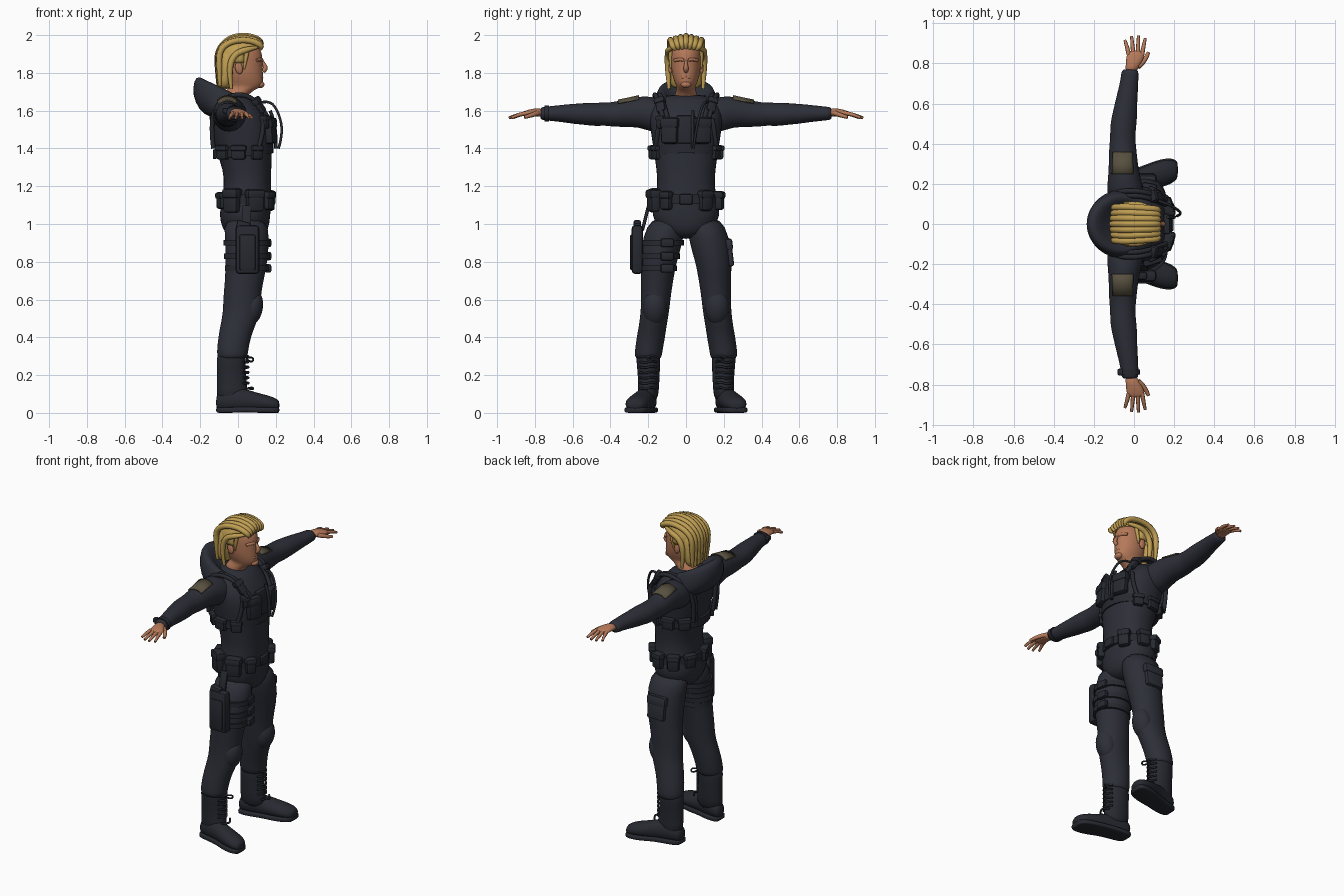
import bpy, bmesh, math
from mathutils import Matrix, Vector, Euler


def material(name, rgb):
    m = bpy.data.materials.new(name)
    m.diffuse_color = (*rgb, 1)
    return m


NAVY = material("navy_cloth", (0.026, 0.028, 0.039))
GEAR = material("dark_gear", (0.020, 0.022, 0.030))
SKIN = material("skin", (0.46, 0.19, 0.10))
HAIR = material("blond_hair", (0.52, 0.34, 0.085))
OLIVE = material("olive_patch", (0.095, 0.080, 0.050))


def finish(name, bm, mat, subdiv=0, sharp=40):
    bmesh.ops.recalc_face_normals(bm, faces=bm.faces[:])
    me = bpy.data.meshes.new(name)
    bm.to_mesh(me)
    bm.free()
    me.materials.append(mat)
    me.polygons.foreach_set("use_smooth", [True] * len(me.polygons))
    if not subdiv:
        me.set_sharp_from_angle(angle=math.radians(sharp))
    ob = bpy.data.objects.new(name, me)
    bpy.context.collection.objects.link(ob)
    if subdiv:
        ob.modifiers.new("smooth", 'SUBSURF').levels = subdiv
        ob.modifiers["smooth"].render_levels = subdiv
    return ob


def loft(name, rings, mat, axis='z', side=1, p=2.0, n=20, arc=None, subdiv=1):
    """Skin elliptical rings (t, a, b, ra, rb, tilt) placed along one axis."""
    bm = bmesh.new()
    rows = []
    for r in rings:
        t, a, b, ra, rb = r[:5]
        tilt = r[5] if len(r) > 5 else 0
        row = []
        for i in range(n):
            th = 2 * math.pi * i / n if not arc else arc[0] + (arc[1] - arc[0]) * i / (n - 1)
            c, s = math.cos(th), math.sin(th)
            u = a + ra * math.copysign(abs(c) ** (2 / p), c)
            v = b + rb * math.copysign(abs(s) ** (2 / p), s)
            w = t - tilt * c
            x, y, z = {'z': (u, v, w), 'y': (u, w, v), 'x': (w, u, v)}[axis]
            row.append(bm.verts.new((x, y * side, z)))
        rows.append(row)
    for r0, r1 in zip(rows, rows[1:]):
        for i in range(n - 1 if arc else n):
            j = (i + 1) % n
            bm.faces.new((r0[i], r0[j], r1[j], r1[i]))
    if not arc:
        bm.faces.new(rows[0])
        bm.faces.new(rows[-1])
    return finish(name, bm, mat, subdiv)


def box(name, loc, size, mat=GEAR, rot=(0, 0, 0), bevel=0.01, flap=False):
    """Rounded box, optionally with a closing flap over its upper part."""
    bm = bmesh.new()
    parts = [(Vector((0, 0, 0)), size)]
    if flap:
        parts.append((Vector((0, 0, size[2] * .28)), (size[0] + .012, size[1] + .01, size[2] * .4)))
    for off, sz in parts:
        part = bmesh.new()
        bmesh.ops.create_cube(part, size=1, matrix=Matrix.Diagonal((*sz, 1)))
        bmesh.ops.bevel(part, geom=part.edges[:], offset=min(bevel, min(sz) * .4), segments=2,
                        affect='EDGES', profile=0.5)
        part.transform(Matrix.Translation(loc) @ Euler(rot).to_matrix().to_4x4() @ Matrix.Translation(off))
        tmp = bpy.data.meshes.new("tmp")
        part.to_mesh(tmp)
        part.free()
        bm.from_mesh(tmp)
        bpy.data.meshes.remove(tmp)
    return finish(name, bm, mat)


def ball(name, loc, size, mat, rot=(0, 0, 0)):
    bm = bmesh.new()
    bmesh.ops.create_uvsphere(bm, u_segments=20, v_segments=12, radius=1)
    bm.transform(Matrix.LocRotScale(Vector(loc), Euler(rot), Vector(size)))
    return finish(name, bm, mat, sharp=180)


def tube(name, pts, radius, mat, side=1, taper=None):
    """Round tube through points, made as a bevelled curve turned to mesh."""
    cu = bpy.data.curves.new(name, 'CURVE')
    cu.dimensions, cu.bevel_depth, cu.bevel_resolution = '3D', radius, 2
    cu.use_fill_caps, cu.resolution_u = True, 4
    sp = cu.splines.new('NURBS')
    sp.points.add(len(pts) - 1)
    for i, (pt, q) in enumerate(zip(sp.points, pts)):
        pt.co = (q[0], q[1] * side, q[2], 1)
        pt.radius = taper[i] if taper else 1
    sp.use_endpoint_u, sp.order_u = True, 3
    src = bpy.data.objects.new("tmp", cu)
    bpy.context.collection.objects.link(src)
    bpy.context.view_layer.update()
    me = bpy.data.meshes.new_from_object(src.evaluated_get(bpy.context.evaluated_depsgraph_get()))
    bm = bmesh.new()
    bm.from_mesh(me)
    bpy.data.objects.remove(src)
    bpy.data.meshes.remove(me)
    return finish(name, bm, mat, sharp=60)


def band(name, z, h, cx, cy, rx, ry, mat=GEAR, tilt=0):
    return loft(name, [(z - h / 2, cx, cy, rx - .012, ry - .012, tilt), (z - h / 2, cx, cy, rx, ry, tilt),
                       (z + h / 2, cx, cy, rx, ry, tilt), (z + h / 2, cx, cy, rx - .012, ry - .012, tilt)],
                mat, n=28, subdiv=0)


# Torso, hood and head
loft("torso", [(.92, .045, 0, .08, .05), (.97, .04, 0, .125, .15), (1.05, .035, 0, .138, .187),
               (1.12, .045, 0, .132, .168), (1.20, .05, 0, .126, .152), (1.28, .05, 0, .127, .156),
               (1.40, .03, 0, .152, .175), (1.50, .02, 0, .165, .19), (1.58, 0, 0, .155, .2),
               (1.64, -.03, 0, .135, .175), (1.69, -.04, 0, .1, .12)], NAVY, p=2.25)
loft("hood", [(1.54, -.03, 0, .13, .16, .02), (1.58, -.045, 0, .165, .18, .03), (1.64, -.065, 0, .178, .172, .04),
              (1.70, -.07, 0, .165, .155, .065), (1.715, -.065, 0, .145, .138, .07), (1.70, -.05, 0, .115, .11, .06),
              (1.65, -.03, 0, .08, .085, .02)], NAVY, n=24)
loft("head", [(1.60, -.03, 0, .06, .065), (1.70, -.015, 0, .065, .06), (1.722, .045, 0, .082, .045),
              (1.75, .038, 0, .097, .063), (1.80, .03, 0, .103, .076), (1.84, .028, 0, .103, .079),
              (1.88, .024, 0, .107, .081), (1.92, .02, 0, .105, .08), (1.96, .01, 0, .08, .06)], SKIN)
tube("nose", [(.128, 0, 1.865), (.138, 0, 1.845), (.149, 0, 1.822), (.132, 0, 1.808)], .014, SKIN,
     taper=[.5, .7, 1, .8])
tube("lips", [(.118, -.026, 1.775), (.137, 0, 1.779), (.118, .026, 1.775)], .007, SKIN)
ball("chin", (.118, 0, 1.738), (.022, .028, .018), SKIN)
for s in (-1, 1):
    tube("brow", [(.126, .012, 1.868), (.122, .035, 1.874), (.1, .06, 1.866)], .009, SKIN, s)
    ball("ear", (.005, .082 * s, 1.825), (.02, .011, .032), SKIN, (0, -.2, 0))

# Hair: swept-back cap, nape mass and combed locks
bm = bmesh.new()
bmesh.ops.create_uvsphere(bm, u_segments=32, v_segments=20, radius=1)
bm.transform(Matrix.LocRotScale(Vector((.008, 0, 1.885)), None, Vector((.122, .095, .104))))
face_zone = [v for v in bm.verts if v.co.z < 1.80 or (v.co.x > .045 and v.co.z < 1.925)
             or (v.co.x > -.02 and v.co.z < 1.85)]
bmesh.ops.delete(bm, geom=face_zone, context='VERTS')
finish("hair_cap", bm, HAIR, sharp=180).modifiers.new("thickness", 'SOLIDIFY').thickness = .012
loft("hair_back", [(1.71, -.07, 0, .035, .075), (1.76, -.068, 0, .047, .09), (1.83, -.062, 0, .053, .093),
                   (1.90, -.05, 0, .06, .088), (1.94, -.04, 0, .05, .06)], HAIR)
for i in range(-3, 4):
    y = i * .024
    d = .5 * abs(y) ** 1.2
    tube("hair_lock", [(.115, y * .8, 1.93 - d * .3), (.137, y, 1.962 - d), (.06, y * 1.1, 1.998 - d),
                       (-.04, y * 1.2, 1.99 - d), (-.108 + d * .4, y * 1.15, 1.92), (-.108 + d * .4, y * 1.1, 1.83),
                       (-.105 + d * .4, y, 1.73)], .017, HAIR, taper=[.5, 1, 1, 1, 1, 1, .5])
for s in (-1, 1):
    tube("temple_lock", [(.1, .065, 1.935), (.05, .094, 1.925), (-.02, .096, 1.90), (-.05, .096, 1.82),
                         (-.035, .09, 1.715)], .017, HAIR, s, [.5, 1, 1, 1, .5])
    tube("sideburn", [(.05, .08, 1.92), (.04, .083, 1.87), (.032, .08, 1.82)], .012, HAIR, s, [1, 1, .4])

# Arms and hands
ARM = [(.10, -.04, 1.57, .10, .09), (.19, -.045, 1.582, .09, .095), (.25, -.05, 1.595, .078, .082),
       (.33, -.055, 1.585, .071, .073), (.40, -.057, 1.58, .067, .064), (.43, -.056, 1.582, .062, .061),
       (.48, -.055, 1.58, .066, .063), (.54, -.047, 1.583, .064, .058), (.60, -.04, 1.583, .056, .053),
       (.64, -.034, 1.585, .053, .048), (.70, -.025, 1.585, .046, .041), (.75, -.02, 1.585, .044, .036),
       (.775, -.02, 1.585, .04, .032)]
for s in (-1, 1):
    loft("sleeve", ARM, NAVY, 'y', s)
    patch = loft("shoulder_patch", [(y, -.053, c, r + .006, q + .006) for y, c, r, q in
                 ((.25, 1.595, .077, .081), (.30, 1.589, .073, .076), (.36, 1.583, .069, .070))],
                 OLIVE, 'y', s, n=10, arc=(.9, 2.35), subdiv=0)
    patch.modifiers.new("thickness", 'SOLIDIFY').thickness = .008
    loft("palm", [(.755, -.015, 1.587, .03, .024), (.79, -.007, 1.592, .035, .022), (.82, .004, 1.59, .045, .019),
                  (.85, .008, 1.585, .044, .016), (.865, .01, 1.582, .038, .012)], SKIN, 'y', s, n=14)
    for x, tip, end in ((-.026, -.045, .915), (-.003, -.012, .935), (.019, .022, .938), (.04, .056, .925)):
        tube("finger", [(x, .845, 1.586), (x * .6 + tip * .4, .88, 1.582), (tip, end, 1.562)], .0105, SKIN, s,
             [1.1, 1, .7])
    tube("thumb", [(.02, .785, 1.588), (.055, .81, 1.578), (.072, .855, 1.565)], .013, SKIN, s, [1.1, 1, .7])
loft("wrist_watch", [(.725, -.02, 1.585, .05, .043), (.75, -.02, 1.585, .05, .041)], GEAR, 'y', -1, subdiv=0)
box("watch_face", (-.068, -.738, 1.6), (.03, .035, .03))

# Legs, knee pads and boots
for s in (-1, 1):
    loft("trouser_leg", [(1.04, .035, .095, .12, .09), (.93, .05, .12, .118, .112), (.80, .045, .146, .112, .098),
                         (.74, .038, .15, .107, .09), (.68, .03, .155, .102, .085), (.60, .02, .16, .1, .078),
                         (.53, .02, .165, .1, .076), (.45, -.005, .178, .092, .074), (.40, -.018, .186, .087, .076),
                         (.34, -.028, .196, .084, .074), (.30, -.03, .2, .082, .074), (.28, -.03, .2, .07, .06)],
         NAVY, side=s)
    ball("knee_pad", (.075, .165 * s, .555), (.056, .064, .095), NAVY, (0, .2, 0))
    loft("boot_shaft", [(.315, -.035, .2, .074, .062), (.30, -.035, .2, .078, .066), (.20, -.036, .197, .076, .058),
                        (.13, -.03, .198, .083, .056), (.05, -.03, .205, .085, .055)], GEAR, side=s)
    FOOT = [(-.118, .197, .055, .035, .04), (-.09, .2, .062, .048, .055), (-.03, .208, .07, .053, .066),
            (.04, .226, .066, .056, .062), (.10, .244, .057, .064, .05), (.165, .26, .05, .064, .042),
            (.205, .268, .042, .05, .034), (.22, .27, .04, .03, .022)]
    loft("boot_foot", FOOT, GEAR, 'x', s)
    loft("boot_sole", [(x, y, .015 + (.004 if 0 < x < .06 else 0), r + .006, .015) for x, y, _, r, _ in FOOT],
         GEAR, 'x', s, p=5)
    for i in range(7):
        z = .13 + i * .028
        x = .043 + (.025 if i == 0 else 0)
        tube("boot_lace", [(x - .015, .158, z), (x + .012, .19, z + .006), (x + .012, .21, z - .006),
                           (x - .015, .242, z)], .006, GEAR, s)
    tube("lace_bow", [(.045, .2, .29), (.085, .17, .30), (.075, .165, .26), (.045, .2, .285)], .005, GEAR, s)

# Belt with pouches around it
band("belt", 1.13, .05, .045, 0, .143, .172)
box("belt_buckle", (.188, 0, 1.13), (.02, .07, .055))
for ang, w, h, d in ((35, .07, .11, .045), (-35, .06, .10, .045), (78, .07, .10, .045), (-72, .09, .12, .055),
                     (-122, .085, .13, .06), (118, .07, .10, .05), (155, .07, .09, .04), (-160, .07, .09, .04)):
    a = math.radians(ang)
    box("belt_pouch", (.045 + .142 * math.cos(a), .18 * math.sin(a), 1.125), (d, w, h), rot=(0, 0, a),
        bevel=.014, flap=True)

# Chest rig: under-arm band, front pouches, straps and hose
band("rig_band", 1.385, .05, .028, 0, .16, .182, tilt=-.015)
for s in (-1, 1):
    for ang, w in ((62, .06), (98, .075), (132, .07)):
        a = math.radians(ang * s)
        box("side_pouch", (.025 + .158 * math.cos(a), .178 * math.sin(a), 1.38), (.035, w, .075),
            rot=(0, 0, a), flap=True)
    box("chest_pouch", (.172, .085 * s, 1.495), (.045, .09, .14), rot=(0, -.08, .3 * s), bevel=.014, flap=True)
    box("shoulder_buckle", (.112, .135 * s, 1.63), (.03, .05, .09), rot=(-.35 * s, -.5, .4 * s), flap=True)
    for off in (-.012, .012):
        tube("shoulder_strap", [(.16, .11 + off, 1.56), (.115, .13 + off, 1.64), (.02, .155 + off, 1.695),
                                (-.09, .15 + off, 1.66), (-.15, .11 + off, 1.55), (-.13, .10 + off, 1.40)],
             .013, GEAR, s)
    tube("rig_edge", [(.13, .14, 1.56), (.14, .15, 1.48), (.10, .165, 1.38)], .012, GEAR, s)
box("chest_panel", (.168, 0, 1.5), (.035, .10, .15), rot=(0, -.08, 0))
box("radio_pouch", (.142, -.128, 1.54), (.045, .045, .07), rot=(0, 0, -.6), flap=True)
tube("hanging_strap", [(.17, .035, 1.60), (.205, .035, 1.52), (.20, .035, 1.40)], .009, GEAR)
tube("hose_loop", [(.11, .12, 1.64), (.17, .10, 1.66), (.22, .07, 1.58), (.238, .05, 1.48), (.215, .04, 1.40)],
     .007, GEAR)

# Thigh holster, its straps and pouches, and the opposite pocket
for z, cy, rx, ry in ((.90, -.126, .124, .115), (.83, -.14, .121, .108), (.765, -.148, .116, .1)):
    band("thigh_strap", z, .03, .046, cy, rx, ry)
    box("strap_pouch", (.158, -.10, z), (.03, .07, .045), rot=(0, 0, .15))
box("holster", (.05, -.258, .865), (.125, .06, .26), bevel=.02)
box("holster_cover", (.05, -.285, .85), (.085, .022, .19), bevel=.01)
box("holster_grip", (.025, -.258, .985), (.07, .04, .06), rot=(0, .25, 0))
box("holster_hanger", (.045, -.215, 1.03), (.05, .018, .14), rot=(-.25, 0, 0))
box("thigh_pocket", (.045, .232, .85), (.12, .03, .15), mat=NAVY, rot=(.12, 0, 0), bevel=.012, flap=True)
